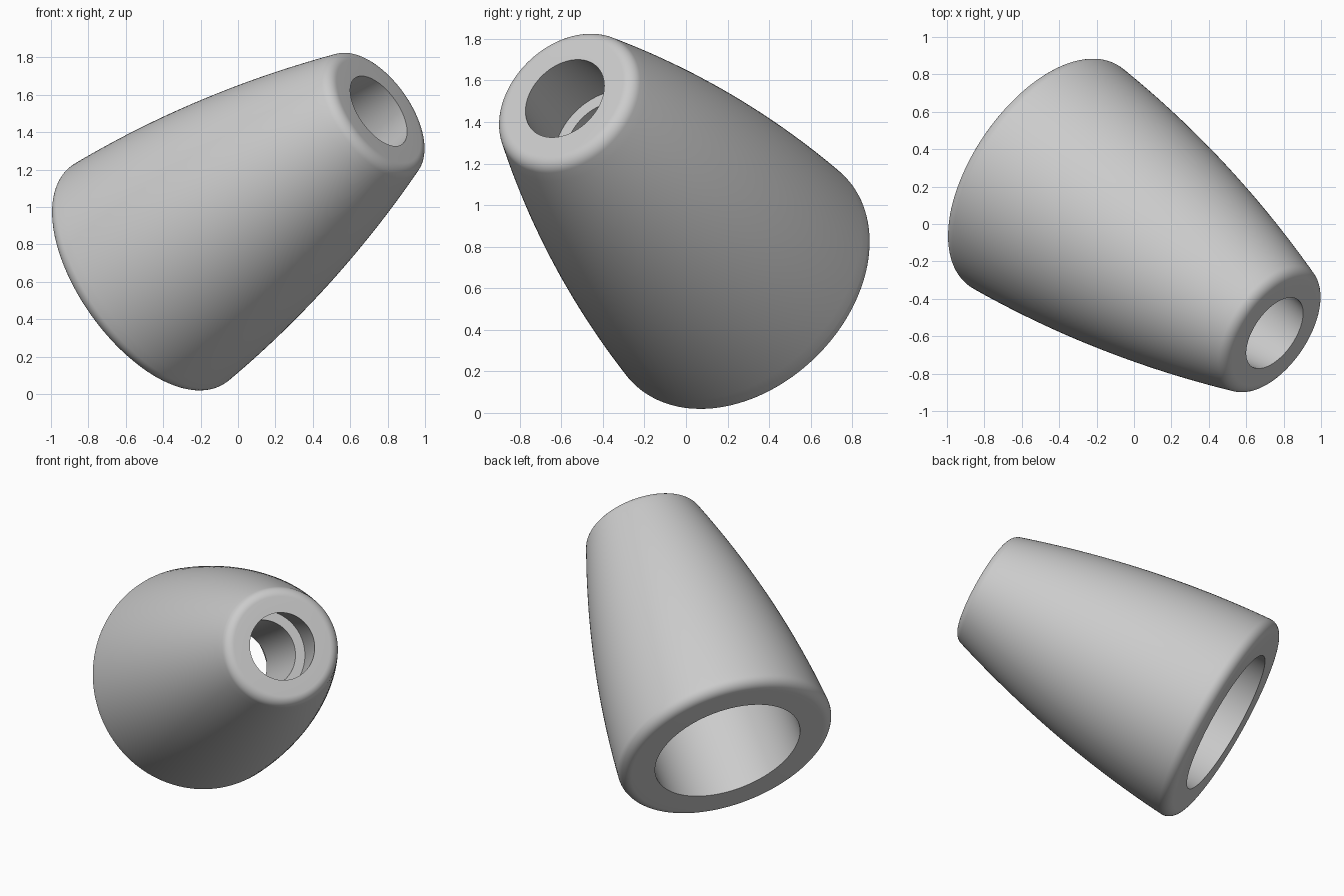
import bpy, bmesh
from math import sin, cos, radians, atan, tau
from mathutils import Matrix, Vector

cube = bpy.data.objects.get("Cube")
if cube:
    bpy.data.objects.remove(cube, do_unlink=True)

AXIS = Vector((0.713, -0.486, 0.506)).normalized()   # points out of the narrow end
TIP = Vector((0.752, -0.583, 1.513))                 # centre of the narrow face
LENGTH = 1.79
FILLET = 0.07
SEGMENTS = 128


def side(d):
    """Outer radius at depth d below the narrow face."""
    return 0.372 + 0.325 * d - 0.074 * d * d


def slope_angle(d):
    return atan(0.325 - 0.148 * d)


def arc(center_r, center_d, start, end, sign, steps=10):
    """Rounded rim; the angle is measured from the end face normal."""
    for i in range(steps + 1):
        a = start + (end - start) * i / steps
        yield center_r + FILLET * sin(a), center_d + sign * FILLET * cos(a)


# Outer wall with rounded rims
profile = []
top_end = radians(90) - slope_angle(0)
top_d = FILLET * (1 - cos(top_end))
profile += arc(side(top_d) - FILLET * sin(top_end), FILLET, 0, top_end, -1)

low_start = radians(90) + slope_angle(LENGTH)
low_d = LENGTH - FILLET + FILLET * cos(low_start)
steps = 32
for i in range(1, steps):
    d = top_d + (low_d - top_d) * i / steps
    profile.append((side(d), d))
profile += arc(side(low_d) - FILLET * sin(low_start), LENGTH - FILLET, low_start, 0, 1)

# Wide bore, narrow neck, ledge and flared mouth
profile += [(0.485, LENGTH), (0.485, 1.0), (0.217, 1.0), (0.217, 0.4),
            (0.28, 0.4), (0.217, 0)]
profile.append(profile[0])

# Revolve the section
bm = bmesh.new()
verts = [bm.verts.new((r, 0, -d)) for r, d in profile]
edges = [bm.edges.new(pair) for pair in zip(verts, verts[1:])]
bmesh.ops.spin(bm, geom=verts + edges, cent=(0, 0, 0), axis=(0, 0, 1),
               angle=tau, steps=SEGMENTS, use_duplicate=False)
bmesh.ops.remove_doubles(bm, verts=bm.verts, dist=0.0005)
bmesh.ops.recalc_face_normals(bm, faces=bm.faces)
bm.transform(Matrix.Translation(TIP) @ AXIS.to_track_quat('Z', 'Y').to_matrix().to_4x4())

mesh = bpy.data.meshes.new("tapered_sleeve")
bm.to_mesh(mesh)
bm.free()
sleeve = bpy.data.objects.new("tapered_sleeve", mesh)
bpy.context.collection.objects.link(sleeve)

# Plain grey finish
grey = bpy.data.materials.new("light_grey")
grey.use_nodes = True
color = (0.6, 0.6, 0.6, 1)
grey.diffuse_color = color
grey.node_tree.nodes["Principled BSDF"].inputs["Base Color"].default_value = color
mesh.materials.append(grey)

bpy.ops.object.select_all(action='DESELECT')
sleeve.select_set(True)
bpy.context.view_layer.objects.active = sleeve
bpy.ops.object.shade_smooth_by_angle(angle=radians(30))
